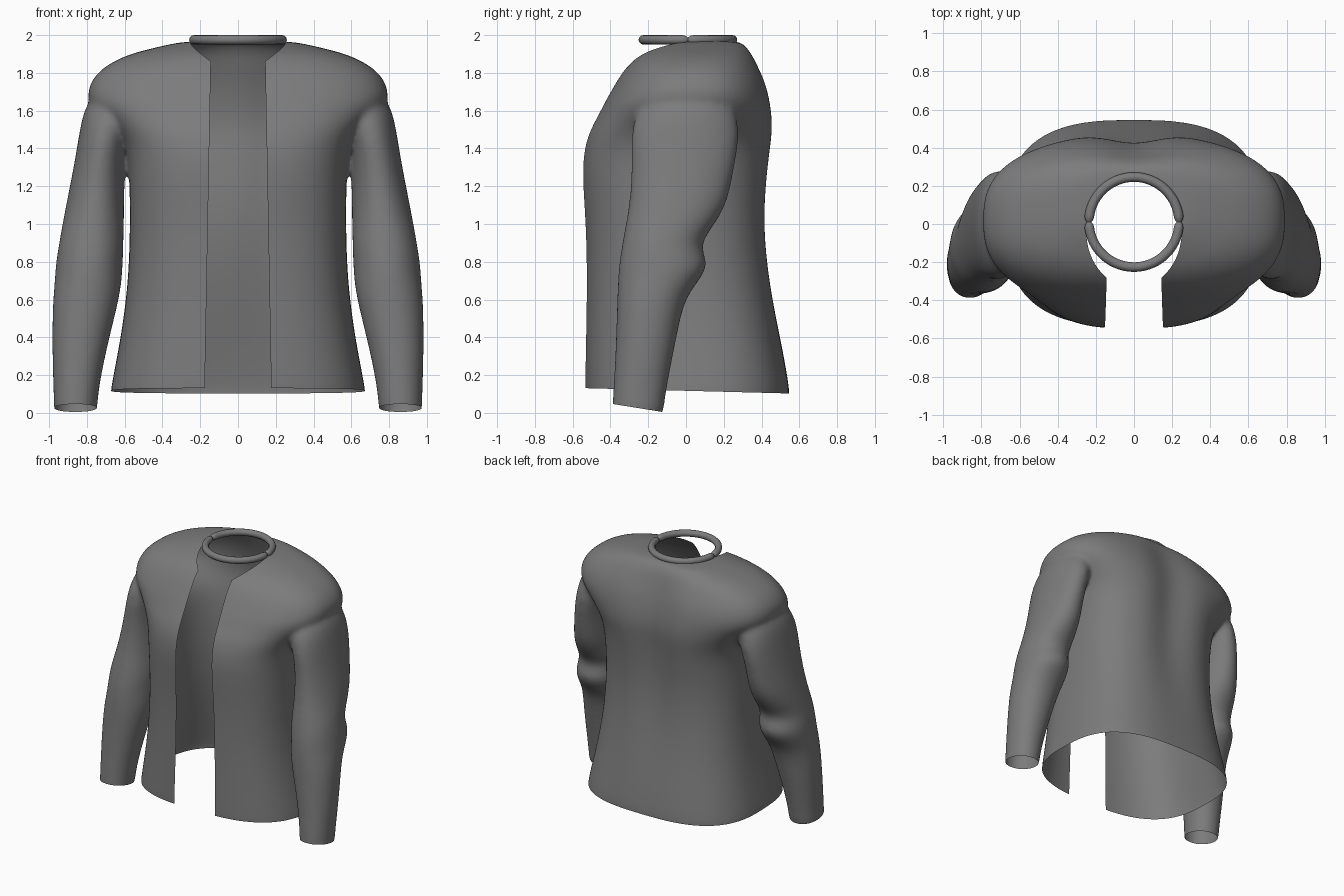
import bpy, bmesh, math
from mathutils import Vector
from mathutils.bvhtree import BVHTree

cube = bpy.data.objects.get("Cube")
if cube:
    bpy.data.objects.remove(cube, do_unlink=True)


def material(name, value):
    m = bpy.data.materials.new(name)
    m.use_nodes = True
    m.diffuse_color = (value, value, value, 1)
    m.node_tree.nodes["Principled BSDF"].inputs["Base Color"].default_value = m.diffuse_color
    return m


grey = material("grey cloth", 0.2)
SIDES = 48


def section(z, x0, x1, y0, y1, power, spine=0.0):
    """Rounded cross-section at height z between the given limits."""
    ring = []
    for i in range(SIDES):
        a = math.tau * i / SIDES
        c, s = math.cos(a), math.sin(a)
        x = (x0 + x1) / 2 + (x1 - x0) / 2 * math.copysign(abs(c) ** (2 / power), c)
        y = (y0 + y1) / 2 + (y1 - y0) / 2 * math.copysign(abs(s) ** (2 / power), s)
        if s > 0:
            y -= spine * math.exp(-(x / 0.14) ** 2)
        ring.append(Vector((x, y, z)))
    return ring


def loft(bm, rings):
    """Closed solid through a stack of rings."""
    rows = [[bm.verts.new(p) for p in r] for r in rings]
    for a, b in zip(rows, rows[1:]):
        for i in range(SIDES):
            j = (i + 1) % SIDES
            bm.faces.new((a[i], a[j], b[j], b[i]))
    bm.faces.new(rows[0][::-1])
    bm.faces.new(rows[-1])


# Torso flaring into the shoulders: height, half width, front, back
torso = [(-0.05, 0.7, -0.54, 0.565), (0.13, 0.675, -0.54, 0.55), (0.4, 0.62, -0.535, 0.5),
         (0.7, 0.58, -0.53, 0.45), (1.0, 0.572, -0.535, 0.425), (1.25, 0.575, -0.555, 0.445),
         (1.4, 0.59, -0.545, 0.465), (1.5, 0.65, -0.51, 0.475), (1.58, 0.74, -0.465, 0.47),
         (1.64, 0.795, -0.435, 0.46), (1.71, 0.798, -0.395, 0.445), (1.78, 0.765, -0.355, 0.42),
         (1.84, 0.7, -0.31, 0.39), (1.89, 0.6, -0.255, 0.365), (1.92, 0.5, -0.2, 0.345),
         (1.947, 0.38, -0.13, 0.32), (1.972, 0.27, -0.06, 0.295)]
# Sleeve: height, inner, outer, front, back
sleeve = [(-0.06, 0.75, 0.975, -0.395, -0.125), (0.05, 0.745, 0.975, -0.39, -0.115),
          (0.2, 0.725, 0.98, -0.38, -0.09), (0.4, 0.68, 0.985, -0.37, -0.05),
          (0.6, 0.63, 0.98, -0.365, -0.01), (0.7, 0.615, 0.97, -0.36, 0.07),
          (0.79, 0.61, 0.965, -0.355, 0.125), (0.88, 0.607, 0.95, -0.34, 0.07),
          (0.97, 0.605, 0.935, -0.325, 0.13), (1.1, 0.603, 0.91, -0.3, 0.22),
          (1.3, 0.603, 0.87, -0.285, 0.255), (1.45, 0.58, 0.845, -0.295, 0.285),
          (1.6, 0.52, 0.82, -0.27, 0.27), (1.7, 0.5, 0.76, -0.15, 0.2)]

bm = bmesh.new()
loft(bm, [section(z, -w, w, f, b, 2.8 if z < 1.55 else 2.6,
                  0.06 * min(1, max(0, z - 0.4), (2 - z) * 4))
          for z, w, f, b in torso])
for side in (1, -1):
    loft(bm, [section(z, side * i, side * o, f, b, 2.1) for z, i, o, f, b in sleeve])
bmesh.ops.recalc_face_normals(bm, faces=bm.faces)
mesh = bpy.data.meshes.new("jacket")
bm.to_mesh(mesh)
bm.free()
jacket = bpy.data.objects.new("jacket", mesh)
bpy.context.collection.objects.link(jacket)

# Blend torso and sleeves into one skin
jacket.modifiers.new("round", "SUBSURF").levels = 2
remesh = jacket.modifiers.new("merge", "REMESH")
remesh.mode = "VOXEL"
remesh.voxel_size = 0.0115
smooth = jacket.modifiers.new("soften", "SMOOTH")
smooth.factor, smooth.iterations = 0.5, 30


def bake(obj):
    """Replace an object by a mesh object with its modifiers or bevel applied."""
    result = bpy.data.meshes.new_from_object(
        obj.evaluated_get(bpy.context.evaluated_depsgraph_get()))
    name = obj.name
    bpy.data.objects.remove(obj, do_unlink=True)
    new = bpy.data.objects.new(name, result)
    bpy.context.collection.objects.link(new)
    result.materials.clear()
    result.materials.append(grey)
    return new


jacket = bake(jacket)
bm = bmesh.new()
bm.from_mesh(jacket.data)


def trim(co, normal, region):
    """Cut away the part of a region on the positive side of a plane."""
    co, normal = Vector(co), Vector(normal).normalized()
    faces = [f for f in bm.faces if region(f.calc_center_median())]
    geom = faces + list({e for f in faces for e in f.edges}) + list({v for f in faces for v in f.verts})
    bmesh.ops.bisect_plane(bm, geom=geom, plane_co=co, plane_no=normal, dist=1e-5)
    gone = [f for f in bm.faces if region(f.calc_center_median())
            and (f.calc_center_median() - co).dot(normal) > 0]
    bmesh.ops.delete(bm, geom=gone, context="FACES")


# Neck hole, its rim drawn onto a clean oval lying on the skin
NECK_Y, NECK_RX, NECK_RY = -0.04, 0.25, 0.295


def neck_distance(p):
    return math.hypot(p.x / NECK_RX, (p.y - NECK_Y) / NECK_RY)


skin = BVHTree.FromBMesh(bm)
bmesh.ops.delete(bm, context="FACES", geom=[
    f for f in bm.faces if f.calc_center_median().z > 1.6
    and neck_distance(f.calc_center_median()) < 1])
for v in bm.verts:
    if v.is_boundary:
        d = neck_distance(v.co)
        x, y = v.co.x / d, NECK_Y + (v.co.y - NECK_Y) / d
        v.co = skin.ray_cast(Vector((x, y, 3)), Vector((0, 0, -1)))[0]

# Hem, cuffs and front opening
trim((0, 0, 0.117), (0, -0.026, -1), lambda p: abs(p.x) < 0.705 and p.z < 0.3)
for s in (1, -1):
    trim((0, 0, -0.015), (0, -0.16, -1), lambda p: p.x * s > 0.705 and p.z < 0.2)
    trim((s * 0.144, 0, 1.85), (-s * 1.72, 0, -0.032),
         lambda p: p.y < -0.1 and -0.01 < p.x * s < 0.4)
bmesh.ops.delete(bm, context="FACES", geom=[
    f for f in bm.faces if f.calc_center_median().y < -0.1 and abs(f.calc_center_median().x) < 0.13])
bm.to_mesh(jacket.data)
bm.free()
jacket.data.shade_smooth()


# Collar ring in two halves with pinched ends
def collar_half(name, start):
    curve = bpy.data.curves.new(name, "CURVE")
    curve.dimensions = "3D"
    curve.bevel_depth, curve.bevel_resolution = 0.025, 4
    curve.use_fill_caps = True
    spline = curve.splines.new("POLY")
    steps = 48
    spline.points.add(steps)
    for i, p in enumerate(spline.points):
        a = start + math.pi * i / steps
        p.co = (0.236 * math.cos(a), 0.01 + 0.236 * math.sin(a), 1.975, 1)
        p.radius = {0: 0.5, 1: 0.9}.get(min(i, steps - i), 1)
    obj = bpy.data.objects.new(name, curve)
    bpy.context.collection.objects.link(obj)
    bpy.context.view_layer.update()
    bake(obj).data.shade_smooth()


collar_half("collar_back", 0)
collar_half("collar_front", math.pi)
